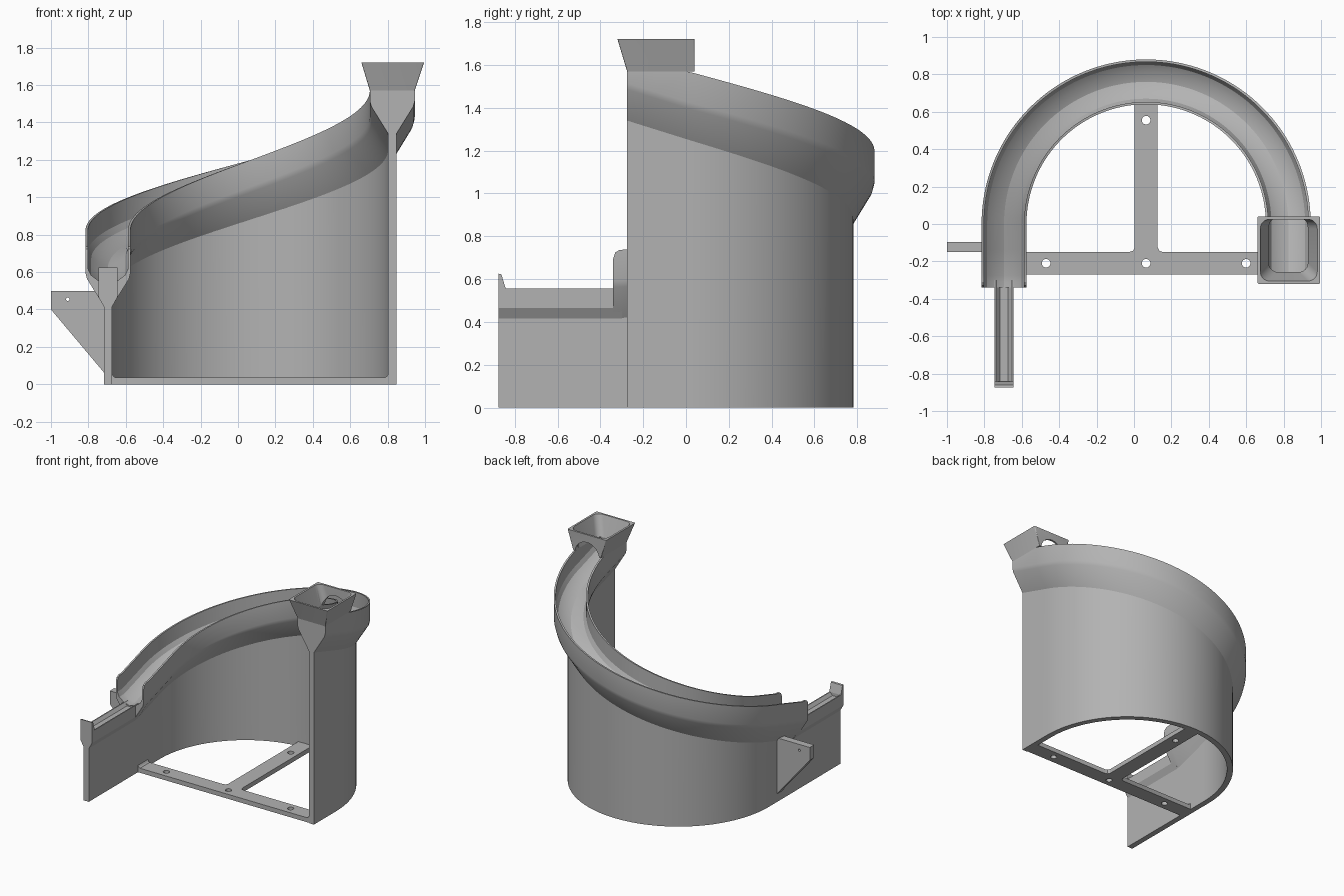
import bpy, bmesh
from math import sin, cos, pi
from mathutils import Vector

if "Cube" in bpy.data.objects:
    bpy.data.objects.remove(bpy.data.objects["Cube"])

grey = bpy.data.materials.new("plain grey")
grey.use_nodes = True
grey.diffuse_color = (0.45, 0.45, 0.45, 1)
grey.node_tree.nodes["Principled BSDF"].inputs["Base Color"].default_value = grey.diffuse_color

CX, R = 0.065, 0.76            # centre and radius of the half-turn
FRONT, LIP = -0.275, -0.34     # front ends of the wall and of the lower chute
HALF = 0.022                   # half thickness of the wall
RIGHT, LEFT = CX + R, CX - R


def finish(name, bm):
    bmesh.ops.recalc_face_normals(bm, faces=bm.faces)
    mesh = bpy.data.meshes.new(name)
    bm.to_mesh(mesh)
    bm.free()
    mesh.materials.append(grey)
    ob = bpy.data.objects.new(name, mesh)
    bpy.context.collection.objects.link(ob)
    return ob


def smooth(ob):
    bpy.ops.object.select_all(action='DESELECT')
    ob.select_set(True)
    bpy.context.view_layer.objects.active = ob
    bpy.ops.object.shade_smooth_by_angle(angle=0.44)


def loft(name, rings, closed=False):
    """Skin equal rings of points; cap the ends unless closed."""
    bm = bmesh.new()
    rows = [[bm.verts.new(p) for p in ring] for ring in rings]
    pairs = list(zip(rows, rows[1:])) + ([(rows[-1], rows[0])] if closed else [])
    for a, b in pairs:
        for i in range(len(a)):
            j = (i + 1) % len(a)
            bm.faces.new((a[i], a[j], b[j], b[i]))
    if not closed:
        bm.faces.new(rows[0])
        bm.faces.new(rows[-1])
    return finish(name, bm)


def prism(name, points, shift):
    pts = [Vector(p) for p in points]
    return loft(name, [pts, [p + Vector(shift) for p in pts]])


def cut(ob, places, radius, depth, axis):
    """Drill round holes along z or y."""
    for p in places:
        ring = [(radius * cos(k * pi / 16), radius * sin(k * pi / 16)) for k in range(32)]
        if axis == 'Z':
            pts, shift = [(p[0] + u, p[1] + v, p[2]) for u, v in ring], (0, 0, depth)
        else:
            pts, shift = [(p[0] + u, p[1], p[2] + v) for u, v in ring], (0, depth, 0)
        tool = prism("cutter", pts, shift)
        tool.hide_render = True
        mod = ob.modifiers.new("hole", 'BOOLEAN')
        mod.operation, mod.object, mod.solver = 'DIFFERENCE', tool, 'EXACT'
        bpy.context.view_layer.objects.active = ob
        bpy.ops.object.modifier_apply(modifier=mod.name)
        bpy.data.objects.remove(tool)


def mirror(half):
    """Complete a half section, leaving out the centre point."""
    return half + [(-u, z) for u, z in reversed(half) if u]


def outer_half(base, top):
    return [(HALF, 0), (HALF, base), (0.112, base + 0.145), (0.12, base + 0.175), (0.12, top)]


def section(base, top):
    inner = [(0.107, top), (0.107, base + 0.2), (0.09, base + 0.165),
             (0.05, base + 0.135), (0, base + 0.12)]
    return mirror(outer_half(base, top) + inner)


# Curved wall carrying the descending chute
SLOPE = 0.92 / (pi * R - 2 * FRONT)
STEPS = 72
stations = [(Vector((RIGHT, y, 0)), Vector((1, 0, 0)), y - FRONT) for y in (FRONT, FRONT / 2)]
for k in range(STEPS + 1):
    a = pi * k / STEPS
    n = Vector((cos(a), sin(a), 0))
    stations.append((Vector((CX, 0, 0)) + n * R, n, a * R - FRONT))
for y in (FRONT / 2, FRONT, -0.31, -0.33, LIP):
    stations.append((Vector((LEFT, y, 0)), Vector((-1, 0, 0)), pi * R - FRONT - y))
rings = []
for pos, n, dist in stations:
    base = max(1.34 - SLOPE * dist, 0.418)
    top = min(base + 0.318, 1.57)
    if pos.x < 0 and pos.y < -0.32:        # rounded corner at the lower lip
        top -= 0.012 if pos.y > LIP else 0.04
    rings.append([pos + n * u + Vector((0, 0, z)) for u, z in section(base, top)])
smooth(loft("chute_wall", rings))

# Closed upper end of the chute
prism("chute_end_plate",
      [(RIGHT + u, FRONT, z) for u, z in mirror(outer_half(1.34, 1.57))], (0, 0.018, 0))


# Hopper with rounded funnel and arched outlet
def rounded(x0, x1, y0, y1, r, z):
    pts = []
    corners = [(x1 - r, y1 - r), (x0 + r, y1 - r), (x0 + r, y0 + r), (x1 - r, y0 + r)]
    for i, (x, y) in enumerate(corners):
        for k in range(7):
            a = pi / 2 * (i + k / 6)
            pts.append((x + r * cos(a), y + r * sin(a), z))
    return pts


hopper = loft("hopper", [
    rounded(0.705, 0.945, FRONT, 0.04, 0.004, 1.57),
    rounded(0.66, 0.995, -0.32, 0.04, 0.008, 1.72),
    rounded(0.675, 0.98, -0.305, 0.025, 0.05, 1.72),
    rounded(0.72, 0.93, -0.257, 0.025, 0.05, 1.57)], closed=True)
cut(hopper, [(RIGHT, -0.02, 1.555)], 0.105, 0.12, 'Y')
smooth(hopper)

# Straight exit rail with a shallow groove
rail = mirror([(HALF, 0), (HALF, 0.415), (0.05, 0.465), (0.05, 0.555),
               (0.042, 0.555), (0.022, 0.532)])
prism("exit_rail", [(LEFT + u, -0.875, z) for u, z in rail], (0, 0.575, 0))
prism("rail_end_stop", [(LEFT - 0.05, y, z) for y, z in
      [(-0.875, 0.5), (-0.875, 0.625), (-0.862, 0.622), (-0.842, 0.555), (-0.842, 0.5)]],
      (0.1, 0, 0))

# Side bracket with pin hole
bracket = prism("side_bracket", [(x, -0.15, z) for x, z in
                [(-1, 0.5), (-1, 0.4), (-0.71, 0.055), (-0.7, 0.055), (-0.7, 0.5)]],
                (0, 0.055, 0))
cut(bracket, [(-0.91, -0.2, 0.455)], 0.009, 0.2, 'Y')

# T-shaped base frame, filleted and drilled for screws
half = [(0.75, -0.27), (0.75, -0.15), (0.09, -0.15), (0.07, -0.143), (0.061, -0.125), (0.061, 0.75)]
frame = prism("base_frame", [(CX + u, y, 0) for u, y in mirror(half)], (0, 0, 0.035))
cut(frame, [(CX, 0.555, -0.1), (CX, -0.21, -0.1), (CX - 0.535, -0.21, -0.1),
            (CX + 0.535, -0.21, -0.1)], 0.023, 0.3, 'Z')
smooth(frame)

# Small gussets where the frame meets the wall
for side in (-1, 1):
    x = CX + side * (R - HALF)
    prism("frame_gusset", [(x + side * 0.005, -0.27, 0.03), (x + side * 0.005, -0.27, 0.06),
          (x - side * 0.008, -0.27, 0.042), (x - side * 0.025, -0.27, 0.03)], (0, 0.12, 0))
